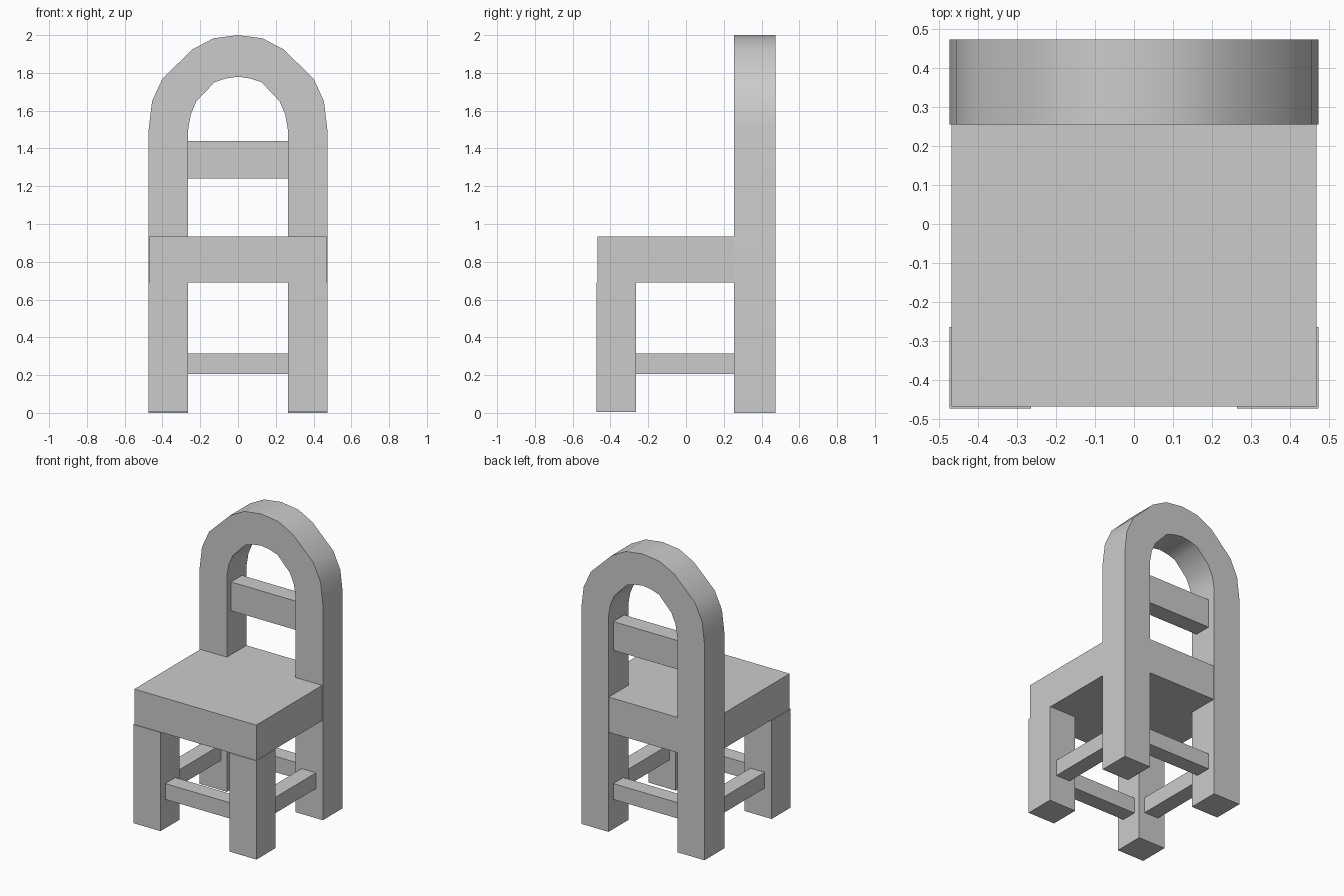
import bpy
import bmesh
import math

old = bpy.data.objects.get("Cube")
if old:
    bpy.data.objects.remove(old, do_unlink=True)

# Single grey finish
grey = bpy.data.materials.new("plain grey")
grey.use_nodes = True
colour = (0.6, 0.6, 0.6, 1)
grey.diffuse_color = colour
grey.node_tree.nodes["Principled BSDF"].inputs["Base Color"].default_value = colour


def add_object(name, bm):
    bmesh.ops.recalc_face_normals(bm, faces=bm.faces[:])
    mesh = bpy.data.meshes.new(name)
    bm.to_mesh(mesh)
    bm.free()
    mesh.materials.append(grey)
    obj = bpy.data.objects.new(name, mesh)
    bpy.context.collection.objects.link(obj)
    return obj


def box(name, x, y, z):
    bm = bmesh.new()
    bmesh.ops.create_cube(bm, size=1)
    for v in bm.verts:
        for i, (low, high) in enumerate((x, y, z)):
            v.co[i] = low if v.co[i] < 0 else high
    return add_object(name, bm)


OUT, IN = 0.473, 0.264          # outer and inner faces of the legs
BACK = (0.255, 0.473)           # depth of the back frame
SEAT = (0.69, 0.935)            # underside and top of the seat

# Seat with the rail that closes it between the back posts
box("seat", (-0.468, 0.468), (-0.468, BACK[0]), SEAT)
box("seat_back_rail", (-IN, IN), (BACK[0], 0.47), SEAT)

# Front legs and side rungs
for side, s in (("left", 1), ("right", -1)):
    box("front_leg_" + side, sorted((s * IN, s * OUT)), (-OUT, -IN), (0.005, SEAT[0]))
    box("side_rung_" + side, sorted((s * 0.31, s * 0.42)), (-0.27, 0.26), (0.205, 0.315))

# Front and back rungs, and the slat in the backrest
box("front_rung", (-0.27, 0.27), (-0.42, -0.31), (0.205, 0.315))
box("back_rung", (-0.27, 0.27), (0.31, 0.42), (0.205, 0.315))
box("back_slat", (-0.27, 0.27), (0.3, 0.42), (1.24, 1.44))

# Back legs and arch as one hoop: paired outer and inner outline points
half = [
    ((OUT, 0), (IN, 0)),
    ((OUT, 1.5), (IN, 1.5)),
    ((0.455, 1.65), (0.25, 1.58)),
    ((0.4, 1.77), (0.22, 1.65)),
    ((0.24, 1.925), (0.125, 1.75)),
    ((0.13, 1.983), (0.065, 1.77)),
]
crown = [((0, 2.0), (0, 1.78))]
mirrored = [((-a[0], a[1]), (-b[0], b[1])) for a, b in reversed(half)]

bm = bmesh.new()
rings = []
for outer, inner in half + crown + mirrored:
    rings.append([bm.verts.new((p[0], y, p[1]))
                  for p, y in ((outer, BACK[0]), (outer, BACK[1]),
                               (inner, BACK[1]), (inner, BACK[0]))])
for a, b in zip(rings, rings[1:]):
    for i in range(4):
        j = (i + 1) % 4
        bm.faces.new((a[i], a[j], b[j], b[i]))
bm.faces.new(rings[0])
bm.faces.new(rings[-1])
hoop = add_object("back_hoop", bm)

# Soft shading round the arch, crisp edges elsewhere
bpy.ops.object.select_all(action="DESELECT")
hoop.select_set(True)
bpy.context.view_layer.objects.active = hoop
bpy.ops.object.shade_smooth_by_angle(angle=math.radians(40))
